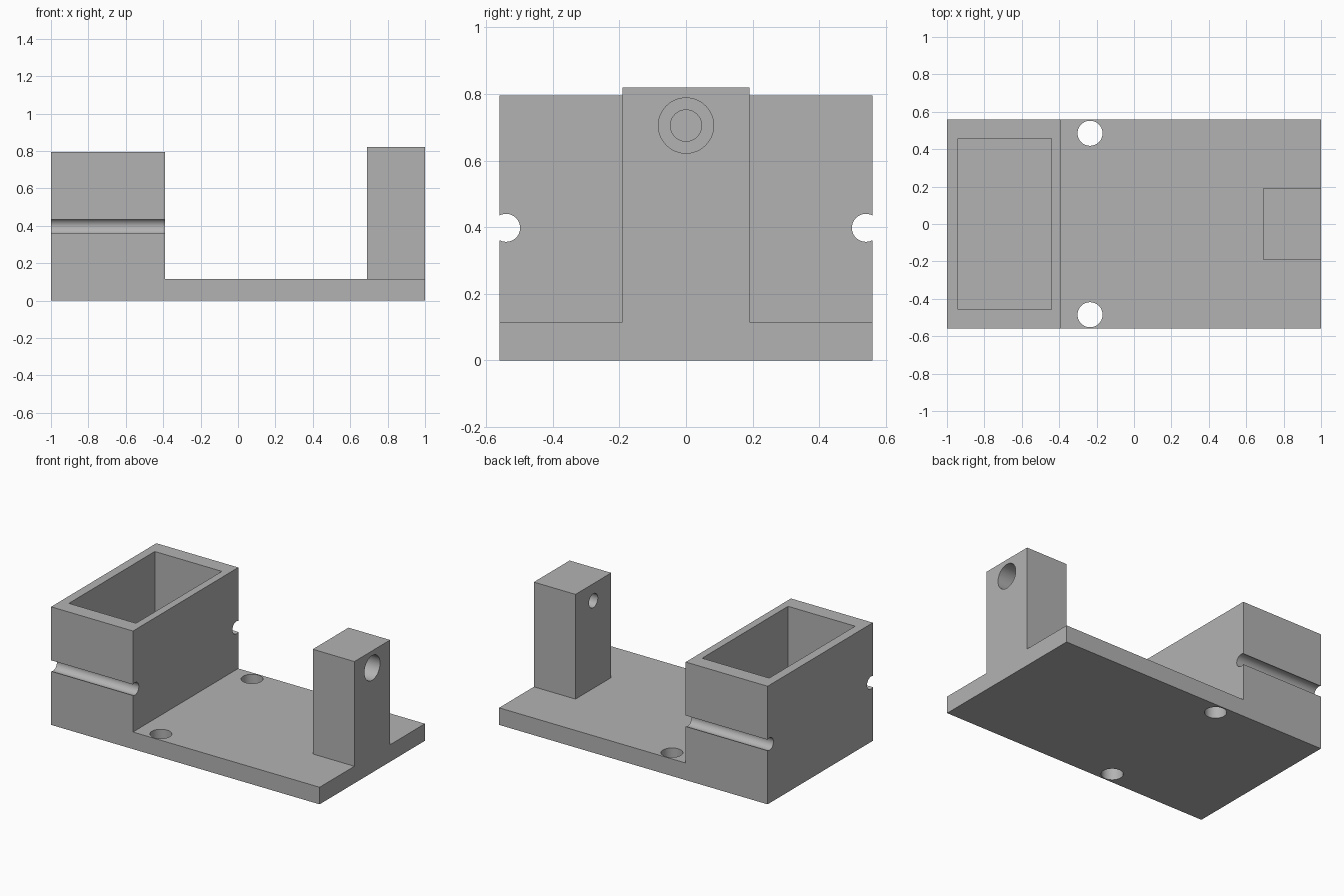
import bpy
import bmesh
from math import radians
from mathutils import Matrix, Vector

cube = bpy.data.objects.get("Cube")
if cube:
    bpy.data.objects.remove(cube, do_unlink=True)

grey = bpy.data.materials.new("plain_grey")
grey.use_nodes = True
GREY = (0.45, 0.45, 0.45, 1)
grey.diffuse_color = GREY
grey.node_tree.nodes["Principled BSDF"].inputs["Base Color"].default_value = GREY


def finish(name, bm):
    bmesh.ops.recalc_face_normals(bm, faces=bm.faces)
    mesh = bpy.data.meshes.new(name)
    bm.to_mesh(mesh)
    bm.free()
    mesh.materials.append(grey)
    obj = bpy.data.objects.new(name, mesh)
    bpy.context.collection.objects.link(obj)
    return obj


def box(name, low, high):
    low, high = Vector(low), Vector(high)
    bm = bmesh.new()
    bmesh.ops.create_cube(bm, size=1)
    bmesh.ops.scale(bm, vec=high - low, verts=bm.verts)
    bmesh.ops.translate(bm, vec=(low + high) / 2, verts=bm.verts)
    return finish(name, bm)


def cylinder(name, centre, radius, length, along_x=False):
    bm = bmesh.new()
    turn = Matrix.Rotation(radians(90), 4, "Y") if along_x else Matrix()
    bmesh.ops.create_cone(bm, cap_ends=True, segments=48, radius1=radius,
                          radius2=radius, depth=length,
                          matrix=Matrix.Translation(centre) @ turn)
    return finish(name, bm)


def combine(target, other, operation):
    bpy.context.view_layer.objects.active = target
    mod = target.modifiers.new(other.name, "BOOLEAN")
    mod.operation = operation
    mod.solver = "EXACT"
    mod.object = other
    bpy.ops.object.modifier_apply(modifier=mod.name)
    bpy.data.objects.remove(other, do_unlink=True)


W = 0.56       # half width
BASE = 0.115   # plate thickness

# Base plate and tall block share one stepped side profile
bm = bmesh.new()
profile = [(-1, 0), (1, 0), (1, BASE), (-0.39, BASE), (-0.39, 0.795), (-1, 0.795)]
face = bm.faces.new([bm.verts.new((x, -W, z)) for x, z in profile])
side = bmesh.ops.extrude_face_region(bm, geom=[face])
bmesh.ops.translate(bm, vec=(0, 2 * W, 0),
                    verts=[v for v in side["geom"] if isinstance(v, bmesh.types.BMVert)])
bracket = finish("mounting_bracket", bm)

# Upright post
combine(bracket, box("post", (0.69, -0.19, 0.05), (1, 0.19, 0.82)), "UNION")

# Open pocket in the tall block
combine(bracket, box("pocket", (-0.94, -0.457, BASE), (-0.44, 0.457, 1)), "DIFFERENCE")

# Mounting holes and side grooves, mirrored front to back
for s in (-1, 1):
    combine(bracket, cylinder("mounting_hole", (-0.235, s * 0.485, 0.06), 0.067, 0.4),
            "DIFFERENCE")
    combine(bracket, cylinder("side_groove", (-0.7, s * 0.54, 0.398), 0.042, 0.8, True),
            "DIFFERENCE")

# Stepped bore through the post
combine(bracket, cylinder("bore", (0.85, 0, 0.705), 0.047, 0.6, True), "DIFFERENCE")
combine(bracket, cylinder("counterbore", (1, 0, 0.705), 0.083, 0.4, True), "DIFFERENCE")

bpy.ops.object.select_all(action="DESELECT")
bracket.select_set(True)
bpy.context.view_layer.objects.active = bracket
bpy.ops.object.shade_smooth_by_angle(angle=radians(30))
